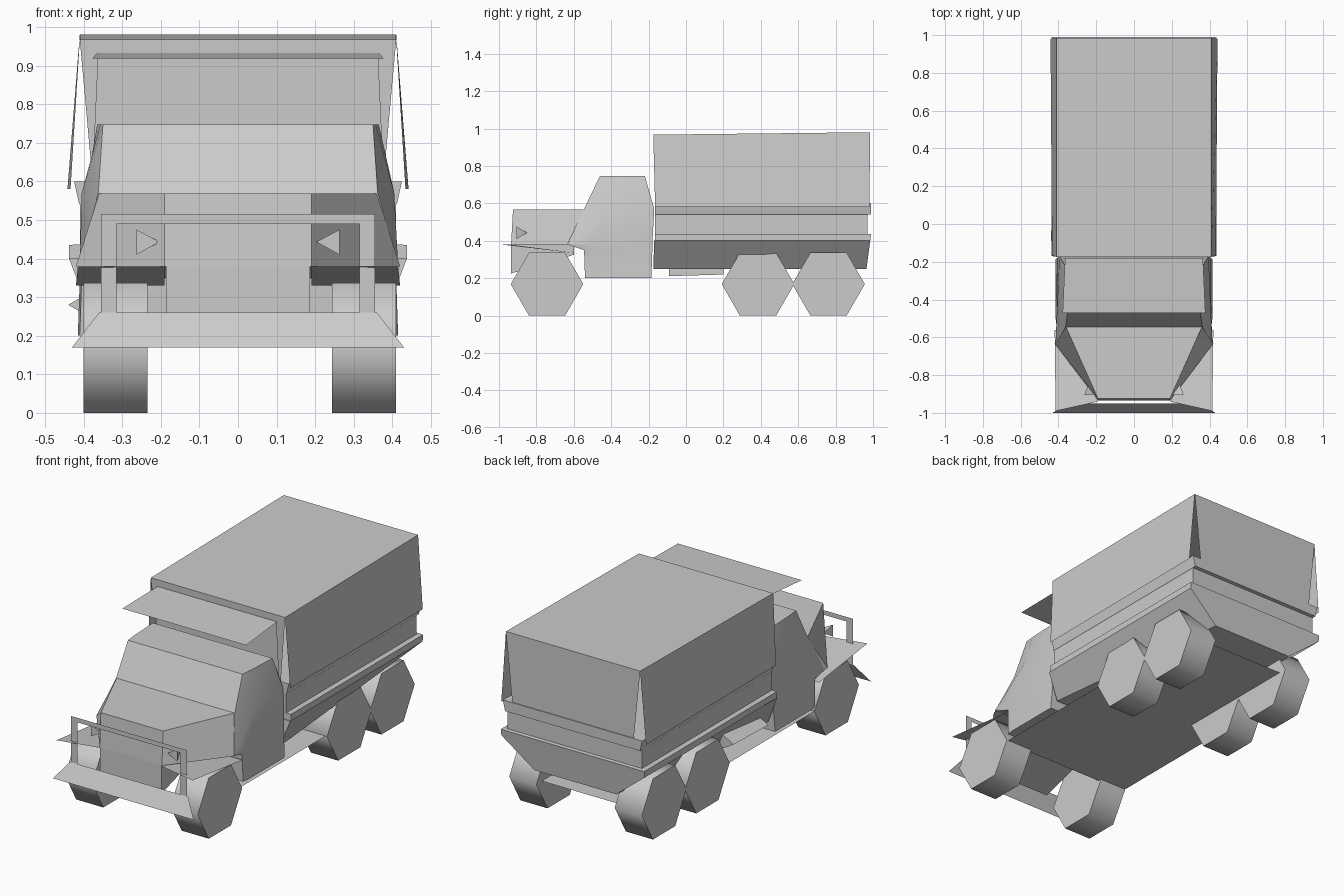
import bpy, bmesh, math
from mathutils import Matrix

cube = bpy.data.objects.get("Cube")
if cube:
    bpy.data.objects.remove(cube, do_unlink=True)

grey = bpy.data.materials.new("plain_grey")
grey.use_nodes = True
colour = (0.6, 0.6, 0.6, 1)
grey.diffuse_color = colour
grey.node_tree.nodes["Principled BSDF"].inputs["Base Color"].default_value = colour


def finish(name, bm, solid=True):
    if solid:
        bmesh.ops.recalc_face_normals(bm, faces=bm.faces[:])
    mesh = bpy.data.meshes.new(name)
    bm.to_mesh(mesh)
    bm.free()
    mesh.materials.append(grey)
    obj = bpy.data.objects.new(name, mesh)
    bpy.context.collection.objects.link(obj)
    return obj


def smooth(obj, degrees):
    obj.data.shade_smooth()
    obj.data.set_sharp_from_angle(angle=math.radians(degrees))


def loft(name, layers):
    """Stack mirrored outlines: each layer is (z, half outline from front to back)."""
    bm = bmesh.new()
    rings = []
    for z, half in layers:
        outline = half + [(-x, y) for x, y in reversed(half)]
        rings.append([bm.verts.new((x, y, z)) for x, y in outline])
    for low, high in zip(rings, rings[1:]):
        for i in range(len(low)):
            j = (i + 1) % len(low)
            bm.faces.new((low[i], low[j], high[j], high[i]))
    bm.faces.new(rings[0])
    bm.faces.new(rings[-1])
    return finish(name, bm)


def sheet(name, points):
    bm = bmesh.new()
    bm.faces.new([bm.verts.new(p) for p in points])
    return finish(name, bm, solid=False)


def mirrored(half):
    return half + [(-x, y, z) for x, y, z in reversed(half)]


def cylinder(name, sides, r1, r2, depth, matrix):
    bm = bmesh.new()
    bmesh.ops.create_cone(bm, cap_ends=True, segments=sides, radius1=r1,
                          radius2=r2, depth=depth, matrix=matrix)
    return finish(name, bm)


# Six-sided wheels, flat at the ground, with smooth treads
for axle, y in (("front", -0.743), ("middle", 0.385), ("rear", 0.762)):
    for side, x in (("left", 0.327), ("right", -0.317)):
        place = Matrix.Translation((x, y, 0.168)) @ Matrix.Rotation(math.pi / 2, 4, 'Y')
        smooth(cylinder(f"{axle}_{side}_wheel", 6, 0.194, 0.194, 0.166, place), 65)

# Chassis plate at axle height
sheet("chassis_plate", mirrored([(0.4, 0.91, 0.17), (0.4, -0.57, 0.17)]))

# Cab and bonnet
cab = loft("cab", [
    (0.20, [(0.41, -0.54), (0.415, -0.50), (0.415, -0.185)]),
    (0.35, [(0.405, -0.545), (0.41, -0.50), (0.405, -0.18)]),
    (0.38, [(0.415, -0.635), (0.41, -0.50), (0.405, -0.18)]),
    (0.57, [(0.362, -0.545), (0.405, -0.42), (0.395, -0.17)]),
    (0.747, [(0.35, -0.46), (0.357, -0.40), (0.365, -0.22)]),
])
smooth(cab, 20)
loft("bonnet", [
    (0.38, [(0.19, -0.935), (0.42, -0.635), (0.40, -0.56)]),
    (0.568, [(0.19, -0.925), (0.36, -0.545), (0.35, -0.5)]),
])

# Nose below the bonnet, its underside rising towards the cab
bm = bmesh.new()
nose = [[bm.verts.new((x, y, z)) for y, z in
         ((-0.935, 0.38), (-0.935, 0.225), (-0.6, 0.325), (-0.6, 0.38))]
        for x in (-0.187, 0.187)]
for i in range(4):
    bm.faces.new((nose[0][i - 1], nose[0][i], nose[1][i], nose[1][i - 1]))
for side_points in nose:
    bm.faces.new(side_points)
finish("lower_nose", bm)

# Fenders, and headlights that taper backwards
for side, s in (("left", 1), ("right", -1)):
    corners = [(s * 0.19, -0.94, 0.38), (s * 0.415, -0.99, 0.38),
               (s * 0.42, -0.56, 0.33), (s * 0.19, -0.56, 0.33)]
    sheet(f"{side}_fender", corners[::s])
    bm = bmesh.new()
    rim = [bm.verts.new((s * x, -0.905, z))
           for x, z in ((0.263, 0.475), (0.263, 0.41), (0.203, 0.443))]
    tip = bm.verts.new((s * 0.243, -0.85, 0.443))
    bm.faces.new(rim)
    for i in range(3):
        bm.faces.new((rim[i], rim[i - 1], tip))
    finish(f"{side}_headlight", bm)

# Bumper and brush guard
sheet("bumper", mirrored([(0.43, -1.0, 0.17), (0.36, -0.95, 0.26)]))
sheet("brush_guard", mirrored([(0.315, -0.95, 0.49), (0.315, -0.95, 0.26),
                               (0.355, -0.95, 0.26), (0.355, -0.95, 0.515)]))

# Cargo bed with rails, over a belly that narrows towards the rear
belly = loft("belly", [
    (0.25, [(0.38, -0.175), (0.25, 0.965)]),
    (0.40, [(0.438, -0.17), (0.438, 0.985)]),
])
smooth(belly, 30)
loft("cargo_bed", [(z, [(x, -0.165), (x, back)]) for z, x, back in (
    (0.40, 0.438, 0.985),
    (0.435, 0.438, 0.99),
    (0.437, 0.41, 0.97),
    (0.54, 0.41, 0.97),
    (0.542, 0.412, 0.99),
    (0.60, 0.425, 0.99),
)])

# Canvas cover: roof, flared sides and end flaps that narrow downwards
F, B = (-0.175, 0.967), (0.985, 0.98)
sheet("canopy_roof", mirrored([(0.41, *F), (0.41, *B)]))
for side, s in (("left", 1), ("right", -1)):
    corners = [(s * 0.41, *F), (s * 0.434, -0.165, 0.58),
               (s * 0.442, 0.98, 0.58), (s * 0.41, *B)]
    sheet(f"{side}_canopy_side", corners[::s])
sheet("front_canopy_flap", mirrored([(0.375, -0.165, 0.58), (0.41, *F)]))
sheet("rear_canopy_flap", mirrored([(0.41, *B), (0.37, 0.985, 0.59)]))

# Visor above the cab and the panel holding it
sheet("cab_visor", mirrored([(0.378, -0.47, 0.918), (0.365, -0.18, 0.933)]))
sheet("visor_panel", mirrored([(0.378, -0.18, 0.6), (0.363, -0.182, 0.93)]))

# Three-sided tank under the bed on the right
cylinder("side_tank", 3, 0.08, 0.07, 0.29,
         Matrix.Translation((-0.36, 0.055, 0.28)) @ Matrix.Rotation(-math.pi / 2, 4, 'X')
         @ Matrix.Rotation(math.pi / 2, 4, 'Z'))
